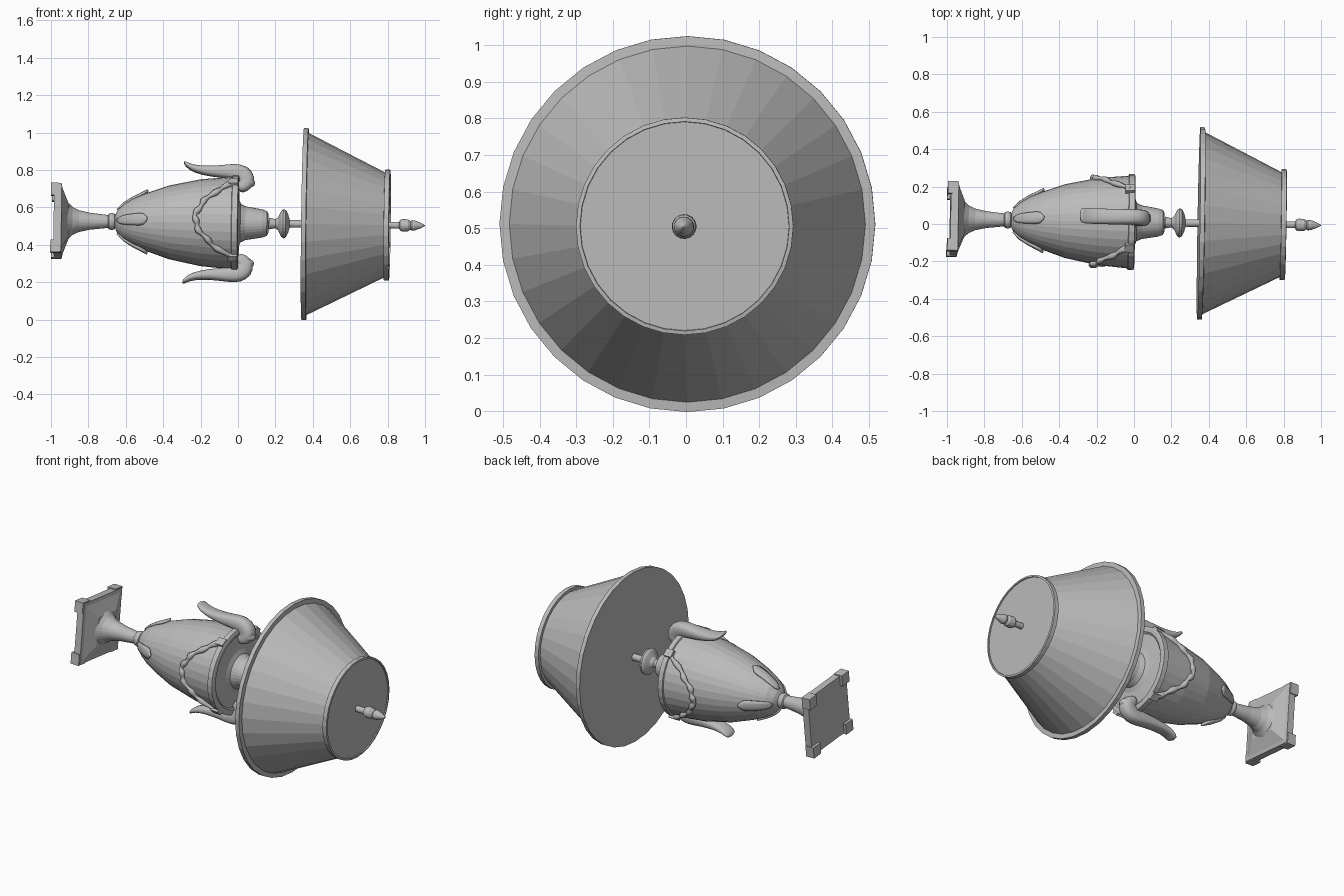
import bpy, bmesh, math
from mathutils import Vector, Matrix

if "Cube" in bpy.data.objects:
    bpy.data.objects.remove(bpy.data.objects["Cube"], do_unlink=True)

# One plain grey for the whole lamp
grey = bpy.data.materials.new("plain_grey")
grey.use_nodes = True
COLOUR = (0.5, 0.5, 0.5, 1)
grey.diffuse_color = COLOUR
grey.node_tree.nodes["Principled BSDF"].inputs["Base Color"].default_value = COLOUR

# Lamp frame: local Z runs along the lamp, which lies on its side, slightly tilted and rolled
axis = Vector((1, -0.017, -0.013)).normalized()
up = Vector((0, 0.1, 1))
up = (up - axis * up.dot(axis)).normalized()
side = axis.cross(up)
FRAME = Matrix((up, side, axis)).transposed().to_4x4()
FRAME.translation = (0, 0.01, 0.516)


def add(name, bm, smooth=False):
    bmesh.ops.recalc_face_normals(bm, faces=bm.faces)
    mesh = bpy.data.meshes.new(name)
    bm.to_mesh(mesh)
    bm.free()
    mesh.materials.append(grey)
    for p in mesh.polygons:
        p.use_smooth = smooth
    ob = bpy.data.objects.new(name, mesh)
    bpy.context.collection.objects.link(ob)
    ob.matrix_world = FRAME
    return ob


def loft(bm, rings):
    """Join rings of points with quads and close both ends."""
    loops = [[bm.verts.new(p) for p in ring] for ring in rings]
    n = len(loops[0])
    for a, b in zip(loops, loops[1:]):
        for i in range(n):
            j = (i + 1) % n
            bm.faces.new((a[i], a[j], b[j], b[i]))
    bm.faces.new(loops[0])
    bm.faces.new(loops[-1])


def lathe(name, profile, sides=32):
    """Turn (position, radius) pairs around the lamp axis."""
    bm = bmesh.new()
    rings = []
    for t, r in profile:
        angles = [math.tau * (i + 0.5) / sides for i in range(sides)]
        rings.append([(r * math.cos(a), r * math.sin(a), t) for a in angles])
    loft(bm, rings)
    return add(name, bm)


def box(name, centre, size):
    bm = bmesh.new()
    bmesh.ops.create_cube(bm, size=1)
    bmesh.ops.scale(bm, vec=size, verts=bm.verts)
    bmesh.ops.translate(bm, vec=centre, verts=bm.verts)
    return add(name, bm)


# Square base with four feet and a sloping top
ROOT2 = math.sqrt(2)
lathe("base_plinth", [(t, h * ROOT2) for t, h in
      [(-0.983, 0.18), (-0.942, 0.18), (-0.938, 0.16), (-0.905, 0.085)]], 4)
for i, (sx, sy) in enumerate([(1, 1), (1, -1), (-1, 1), (-1, -1)]):
    box(f"base_foot_{i + 1}", (sx * 0.153, sy * 0.153, -0.972), (0.066, 0.066, 0.054))

# Flared pedestal and the ring under the urn
lathe("pedestal", [(-0.925, 0.115), (-0.91, 0.098), (-0.885, 0.075), (-0.85, 0.058),
                   (-0.79, 0.045), (-0.69, 0.034)])
lathe("pedestal_ring", [(-0.698, 0.03), (-0.69, 0.042), (-0.675, 0.046),
                        (-0.66, 0.042), (-0.652, 0.03)])

# Urn body
BODY = [(-0.66, 0.03), (-0.645, 0.06), (-0.61, 0.095), (-0.56, 0.125), (-0.49, 0.155),
        (-0.37, 0.197), (-0.2, 0.232), (-0.03, 0.248)]
lathe("urn_body", BODY)
lathe("urn_rim", [(-0.035, 0.24), (-0.03, 0.256), (0.0, 0.256), (0.004, 0.245),
                  (0.004, 0.225), (-0.004, 0.215), (0.004, 0.13), (0.015, 0.1), (0.03, 0.09)])
lathe("urn_neck", [(0.01, 0.105), (0.04, 0.09), (0.09, 0.082), (0.13, 0.075),
                   (0.155, 0.066), (0.163, 0.05), (0.163, 0.02)])


def body_radius(t):
    for (t0, r0), (t1, r1) in zip(BODY, BODY[1:]):
        if t <= t1:
            return r0 + (r1 - r0) * (t - t0) / (t1 - t0)
    return BODY[-1][1]


# Leaves wrapping the bottom of the urn
for k in range(4):
    bm = bmesh.new()
    rows = []
    for i in range(10):
        s = i / 9
        t = -0.645 + 0.162 * s
        half = 0.036 * math.sqrt(max(0.03, 1 - (2 * s - 1) ** 4)) * (0.6 + 0.4 * s)
        row = []
        for j in range(5):
            q = j / 2 - 1
            r = body_radius(t) + 0.003 + 0.006 * s * (1 - q * q) + 0.004 * s ** 4
            a = k * math.pi / 2 + q * half / r
            row.append(bm.verts.new((r * math.cos(a), r * math.sin(a), t)))
        rows.append(row)
    for a, b in zip(rows, rows[1:]):
        for j in range(4):
            bm.faces.new((a[j], a[j + 1], b[j + 1], b[j]))
    leaf = add(f"urn_leaf_{k + 1}", bm, True)
    mod = leaf.modifiers.new("thickness", "SOLIDIFY")
    mod.thickness = 0.012
    mod.offset = 0

# Horn handles: (position, distance from axis, half thickness), tip first
HORN = [(-0.295, 0.328, 0.008), (-0.262, 0.295, 0.018), (-0.19, 0.28, 0.027),
        (-0.11, 0.276, 0.034), (-0.045, 0.278, 0.042), (0.005, 0.274, 0.05),
        (0.035, 0.252, 0.055), (0.045, 0.222, 0.052), (0.025, 0.196, 0.038),
        (-0.005, 0.185, 0.026)]
for sign, label in [(1, "upper"), (-1, "lower")]:
    bm = bmesh.new()
    rings = []
    for i, (t, d, thick) in enumerate(HORN):
        p, q = HORN[max(i - 1, 0)], HORN[min(i + 1, len(HORN) - 1)]
        nrm = Vector((q[0] - p[0], 0, p[1] - q[1])).normalized()
        ring = []
        for j in range(10):
            a = math.tau * (j + 0.5) / 10
            c, s = math.cos(a), math.sin(a)
            wide = 0.043 * math.copysign(abs(s) ** 0.5, s)
            ring.append((sign * (d + nrm.x * thick * c), sign * wide, t + nrm.z * thick * c))
        rings.append(ring)
    loft(bm, rings)
    horn = add(f"{label}_horn_handle", bm, True)
    horn.modifiers.new("rounding", "SUBSURF").levels = 1
    # Carved ribs over the curl
    for i, (t, d, thick) in enumerate(HORN[4:8]):
        bm = bmesh.new()
        bmesh.ops.create_uvsphere(bm, u_segments=10, v_segments=6, radius=1)
        bmesh.ops.scale(bm, vec=(thick * 0.9, 0.044, thick * 0.55), verts=bm.verts)
        bmesh.ops.rotate(bm, cent=(0, 0, 0), verts=bm.verts,
                         matrix=Matrix.Rotation(sign * 0.45 * i, 3, "Y"))
        bmesh.ops.translate(bm, vec=(sign * d, 0, t), verts=bm.verts)
        add(f"{label}_horn_rib_{i + 1}", bm, True)

# Garlands swagged over the front and back, hung from blocks on the rim
SPAN = math.radians(52)
for sign, label in [(1, "front"), (-1, "back")]:
    curve = bpy.data.curves.new(f"{label}_garland", "CURVE")
    curve.dimensions = "3D"
    curve.bevel_depth = 0.015
    curve.bevel_resolution = 1
    curve.use_fill_caps = True
    curve.materials.append(grey)
    count = 33
    spline = curve.splines.new("POLY")
    spline.points.add(count - 1)
    for i, pt in enumerate(spline.points):
        f = 2 * i / (count - 1) - 1
        t = -0.225 + 0.2 * abs(f) ** 1.8 + 0.006 * math.sin(5 * math.pi * f)
        r = body_radius(t) + 0.006
        a = sign * math.pi / 2 + SPAN * f
        pt.co = (r * math.cos(a), r * math.sin(a), t, 1)
        pt.radius = 0.95 + 0.3 * math.sin(i * 1.6)
    ob = bpy.data.objects.new(f"{label}_garland", curve)
    bpy.context.collection.objects.link(ob)
    ob.matrix_world = FRAME
    for end in (-1, 1):
        a = sign * math.pi / 2 + SPAN * end
        knot = box(f"{label}_garland_knot_{(end + 3) // 2}", (0, 0, 0), (0.03, 0.045, 0.05))
        knot.matrix_world = FRAME @ Matrix.Rotation(a, 4, "Z") @ Matrix.Translation((0.252, 0, -0.025))

# Stem and flared socket cup
lathe("stem", [(0.15, 0.02), (0.4, 0.02)], 16)
lathe("socket_cup", [(0.165, 0.032), (0.2, 0.024), (0.215, 0.036), (0.23, 0.068), (0.242, 0.078),
                     (0.255, 0.074), (0.268, 0.05), (0.276, 0.022)], 24)

# Closed lampshade with a raised band at each end
lathe("lampshade", [(0.35, 0.487), (0.372, 0.487), (0.795, 0.275), (0.806, 0.275)])
lathe("shade_lower_band", [(0.348, 0.49), (0.346, 0.5135), (0.371, 0.5135), (0.373, 0.485)])
lathe("shade_upper_band", [(0.783, 0.28), (0.784, 0.297), (0.81, 0.297), (0.812, 0.286),
                           (0.806, 0.285)])

# Finial
lathe("finial", [(0.8, 0.018), (0.862, 0.018), (0.866, 0.028), (0.88, 0.034), (0.91, 0.032),
                 (0.922, 0.023), (0.93, 0.028), (0.945, 0.027), (0.975, 0.016), (1.0, 0.002)], 16)
